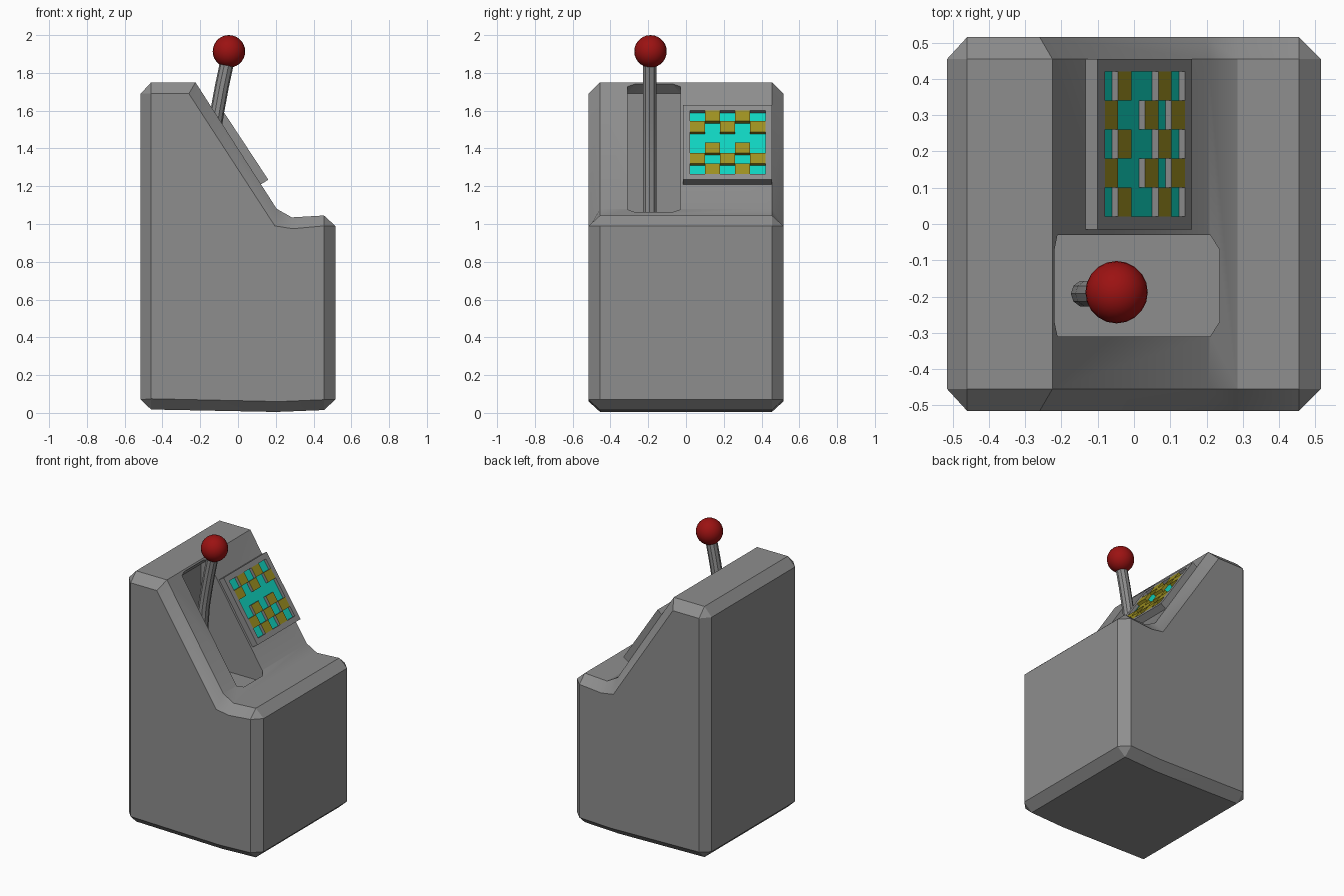
import bpy, bmesh
from mathutils import Vector

if "Cube" in bpy.data.objects:
    bpy.data.objects.remove(bpy.data.objects["Cube"])


def material(name, rgb):
    m = bpy.data.materials.new(name)
    m.diffuse_color = (*rgb, 1)
    m.use_nodes = True
    m.node_tree.nodes["Principled BSDF"].inputs["Base Color"].default_value = m.diffuse_color
    return m


GRAY = material("gray", (0.27, 0.27, 0.27))
TEAL = material("teal", (0.005, 0.65, 0.52))
YELLOW = material("yellow", (0.34, 0.28, 0.015))
RED = material("red", (0.33, 0.006, 0.006))


def finish(bm, name, *mats):
    bmesh.ops.recalc_face_normals(bm, faces=bm.faces)
    me = bpy.data.meshes.new(name)
    bm.to_mesh(me)
    bm.free()
    ob = bpy.data.objects.new(name, me)
    bpy.context.collection.objects.link(ob)
    for m in mats:
        me.materials.append(m)
    return ob


def activate(ob):
    bpy.ops.object.select_all(action='DESELECT')
    ob.select_set(True)
    bpy.context.view_layer.objects.active = ob


# Cabinet: side profile lofted across y, with chamfered rims
outer = [(-.515, .07), (-.46, .018), (.2, .005), (.455, .015), (.515, .07), (.515, .99),
         (.455, 1.045), (.285, 1.035), (.205, 1.08), (-.225, 1.75), (-.46, 1.75), (-.515, 1.69)]
inner = [(-.46, .075), (-.46, .075), (.22, .06), (.455, .07), (.455, .07), (.455, .99),
         (.455, .99), (.29, .975), (.195, .99), (-.26, 1.69), (-.46, 1.69), (-.46, 1.69)]
bm = bmesh.new()
rings = [[bm.verts.new((x, y, z)) for x, z in prof]
         for y, prof in ((-.515, inner), (-.455, outer), (.455, outer), (.515, inner))]
for a, b in zip(rings, rings[1:]):
    for i in range(len(a)):
        j = (i + 1) % len(a)
        bm.faces.new((a[i], a[j], b[j], b[i]))
bm.faces.new(rings[0])
bm.faces.new(rings[-1])
bmesh.ops.remove_doubles(bm, verts=bm.verts, dist=1e-4)
cabinet = finish(bm, "cabinet", GRAY)

# Lever slot cut into the slope, narrower at its ends
bm = bmesh.new()
wide, narrow = (-.31, -.03), (-.27, -.07)
for x, z, span in [(-.22, 1.74, narrow), (-.26, 1.69, wide), (-.26, 1.0, wide),
                   (.21, 1.0, wide), (.235, 1.0, narrow), (-.195, 1.74, wide),
                   (.21, 1.74, wide), (.235, 1.74, narrow)]:
    for y in span:
        bm.verts.new((x, y, z))
bmesh.ops.convex_hull(bm, input=bm.verts)
cutter = finish(bm, "slot_cutter", GRAY)
cutter.hide_render = True
mod = cabinet.modifiers.new("slot", 'BOOLEAN')
mod.operation = 'DIFFERENCE'
mod.solver = 'EXACT'
mod.object = cutter
activate(cabinet)
bpy.ops.object.modifier_apply(modifier="slot")
bpy.data.objects.remove(cutter)
bpy.ops.object.shade_smooth_by_angle()

# Screen panel: a grid of cells on the slope, teal cells sunk below the yellow ones
top = Vector((-.1, 0, 1.63))
along = Vector((.26, 0, -.395)).normalized()
normal = Vector((.395, 0, .26)).normalized()
ys = [-.015] + [.02 + .08 * i for i in range(6)] + [.455]
ts = [0] + [.036 + .0669 * i for i in range(7)] + [.473]
checker = {0: (1, 3), 1: (0, 2, 4), 3: (1, 3), 4: (0, 2, 4), 5: (1, 3)}
bm = bmesh.new()
grid = [[bm.verts.new(top + along * t + Vector((0, y, 0))) for y in ys] for t in ts]
sunk = []
for r in range(8):
    for c in range(7):
        f = bm.faces.new((grid[r][c], grid[r + 1][c], grid[r + 1][c + 1], grid[r][c + 1]))
        if 0 < r < 7 and 0 < c < 6:
            if c - 1 in checker.get(r - 1, ()):
                f.material_index = 2
            else:
                sunk.append(f)
# panel sides
rim = [e for e in bm.edges if e.is_boundary]
ext = bmesh.ops.extrude_edge_only(bm, edges=rim)["geom"]
for v in ext:
    if isinstance(v, bmesh.types.BMVert):
        v.co -= normal * .05
# sunken cells: gray walls, teal floors
old = set(bm.faces)
ext = bmesh.ops.extrude_face_region(bm, geom=sunk)["geom"]
floors = [f for f in ext if isinstance(f, bmesh.types.BMFace)]
for v in ext:
    if isinstance(v, bmesh.types.BMVert):
        v.co -= normal * .02
for f in floors:
    f.material_index = 1
leftover = [f for f in sunk if f.is_valid and f not in floors]
if leftover:
    bmesh.ops.delete(bm, geom=leftover, context='FACES_ONLY')
finish(bm, "screen_panel", GRAY, TEAL, YELLOW)

# Lever rod
cu = bpy.data.curves.new("lever_rod", 'CURVE')
cu.dimensions = '3D'
cu.bevel_depth = .037
cu.bevel_resolution = 3
cu.use_fill_caps = True
path = [(-.137, .98), (-.137, 1.35), (-.125, 1.5), (-.109, 1.6), (-.085, 1.73), (-.053, 1.88)]
sp = cu.splines.new('POLY')
sp.points.add(len(path) - 1)
for p, (x, z) in zip(sp.points, path):
    p.co = (x, -.192, z, 1)
rod = bpy.data.objects.new("lever_rod", cu)
bpy.context.collection.objects.link(rod)
cu.materials.append(GRAY)
activate(rod)
bpy.ops.object.convert(target='MESH')
bpy.ops.object.shade_smooth_by_angle()

# Lever knob
bm = bmesh.new()
bmesh.ops.create_uvsphere(bm, u_segments=20, v_segments=14, radius=.086)
bmesh.ops.translate(bm, verts=bm.verts, vec=(-.048, -.188, 1.914))
knob = finish(bm, "lever_knob", RED)
activate(knob)
bpy.ops.object.shade_smooth_by_angle()
